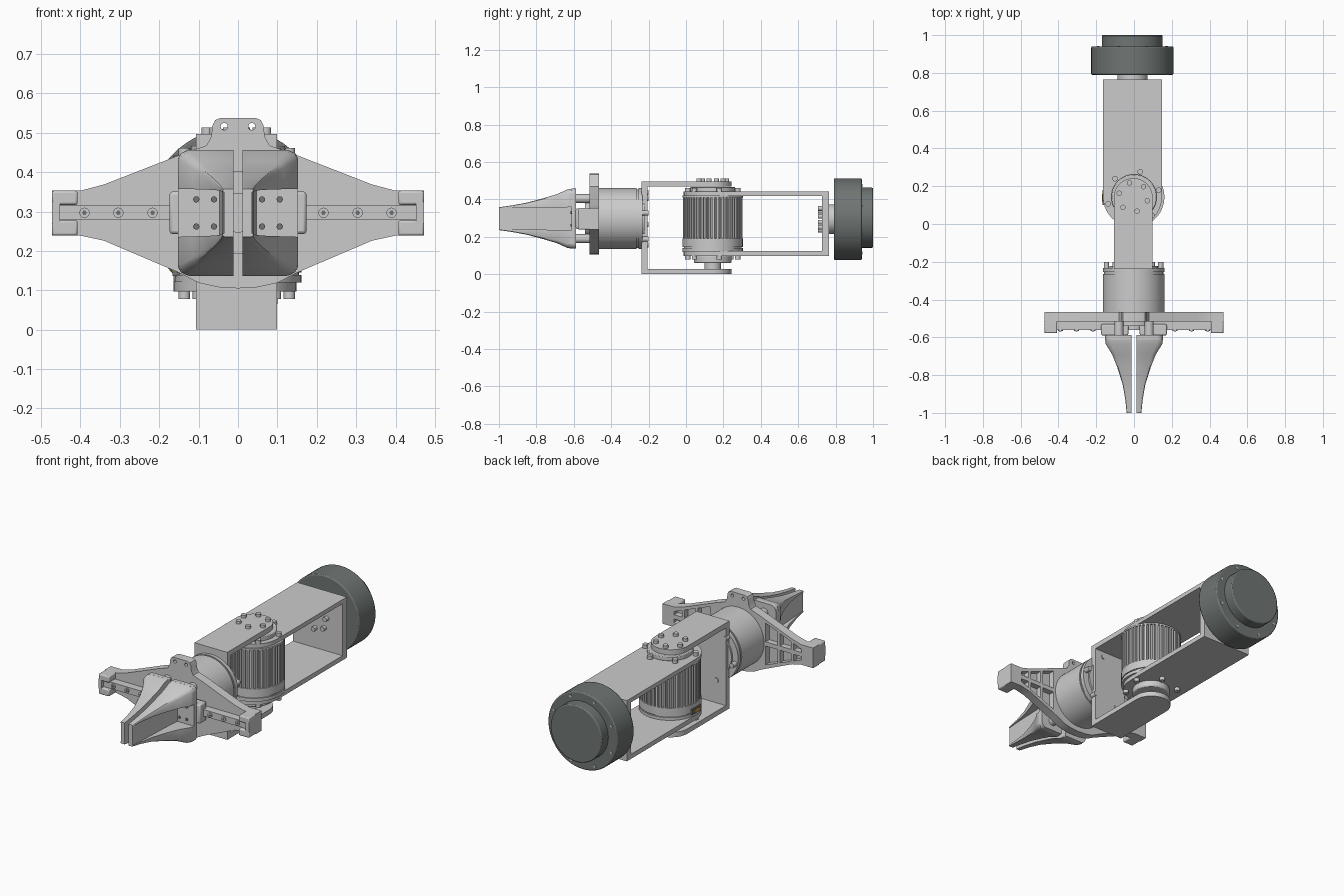
import bpy, bmesh
from math import cos, sin, pi, radians

if "Cube" in bpy.data.objects:
    bpy.data.objects.remove(bpy.data.objects["Cube"])

CZ = 0.297   # height of the arm's long axis
JY = 0.143   # y of the elbow joint's vertical axis


def finish(name, bm, mat=None, bevel=0):
    bmesh.ops.recalc_face_normals(bm, faces=bm.faces)
    me = bpy.data.meshes.new(name)
    bm.to_mesh(me)
    bm.free()
    ob = bpy.data.objects.new(name, me)
    bpy.context.collection.objects.link(ob)
    if mat:
        me.materials.append(mat)
    if bevel:
        m = ob.modifiers.new("bevel", 'BEVEL')
        m.width, m.segments, m.limit_method = bevel, 2, 'ANGLE'
    return ob


def loft(name, rings, **kw):
    bm = bmesh.new()
    vs = [[bm.verts.new(p) for p in r] for r in rings]
    n = len(vs[0])
    for a, b in zip(vs, vs[1:]):
        for i in range(n):
            bm.faces.new((a[i], a[(i + 1) % n], b[(i + 1) % n], b[i]))
    bm.faces.new(vs[0])
    bm.faces.new(vs[-1][::-1])
    return finish(name, bm, **kw)


def place(axis, u, v, w):
    return {'x': (w, u, v), 'y': (u, w, v), 'z': (u, v, w)}[axis]


def prism(name, axis, pts, lo, hi, **kw):
    return loft(name, [[place(axis, u, v, w) for u, v in pts] for w in (lo, hi)], **kw)


def circle(u, v, r, n=48):
    return [(u + r * cos(2 * pi * i / n), v + r * sin(2 * pi * i / n)) for i in range(n)]


def cyl(name, axis, u, v, r, lo, hi, n=48, **kw):
    return prism(name, axis, circle(u, v, r, n), lo, hi, **kw)


def box(name, x, y, z, **kw):
    return prism(name, 'z', [(x[0], y[0]), (x[1], y[0]), (x[1], y[1]), (x[0], y[1])], *z, **kw)


def bolts(name, axis, u, v, ring, r, lo, hi, n=6, start=0, **kw):
    for i in range(n):
        a = radians(start) + 2 * pi * i / n
        cyl(name, axis, u + ring * cos(a), v + ring * sin(a), r, lo, hi, 14, **kw)


def tongue(x, y, r, yend, side):
    """Plate outline with one half-round end; side is the direction of that end."""
    arc = [(x + r * cos(pi * i / 20), y + side * r * sin(pi * i / 20)) for i in range(21)]
    return arc + [(x - r, yend), (x + r, yend)]


def cut(ob, cutters):
    for c in cutters:
        m = ob.modifiers.new("cut", 'BOOLEAN')
        m.operation, m.object, m.solver = 'DIFFERENCE', c, 'EXACT'
        c.hide_render = True
        c.hide_set(True)


def material(name, col):
    m = bpy.data.materials.new(name)
    m.diffuse_color = (*col, 1)
    m.use_nodes = True
    m.node_tree.nodes["Principled BSDF"].inputs["Base Color"].default_value = m.diffuse_color
    return m


dark = material("dark_housing", (0.16, 0.18, 0.175))
orange = material("orange_contact", (0.8, 0.4, 0.05))

# Dark base drum at the rear
cyl("base_drum", 'y', -0.009, 0.294, 0.218, 0.79, 0.94, 72, mat=dark, bevel=0.006)
cyl("base_cap", 'y', -0.009, 0.302, 0.161, 0.93, 1.0, 64, mat=dark, bevel=0.006)
bolts("base_screw", 'y', -0.009, 0.294, 0.195, 0.007, 0.935, 0.943, 8, 22)
cyl("base_neck", 'y', -0.008, 0.294, 0.08, 0.76, 0.795)

# Rear U bracket
for nm, lo, hi in (("top", 0.418, 0.442), ("bottom", 0.097, 0.123)):
    prism("rear_bracket_" + nm, 'z', tongue(-0.008, JY, 0.156, 0.765, -1), lo, hi)
box("rear_bracket_end", (-0.164, 0.148), (0.727, 0.765), (0.11, 0.43))
bolts("rear_bracket_bolt", 'y', -0.008, 0.294, 0.06, 0.013, 0.705, 0.73, 6, 15)

# Elbow motor with fluted body
flutes = []
for i in range(48):
    for k, r in ((0, 0.16), (0.45, 0.16), (0.55, 0.152), (0.9, 0.152)):
        a = 2 * pi * (i + k) / 48
        flutes.append((r * cos(a), JY + r * sin(a)))
prism("elbow_motor_fins", 'z', flutes, 0.19, 0.412)
cyl("elbow_motor_top_ring", 'z', 0, JY, 0.161, 0.41, 0.42)
cyl("elbow_motor_lower_ring", 'z', 0, JY, 0.161, 0.145, 0.192)
cyl("elbow_motor_groove", 'z', 0, JY, 0.155, 0.138, 0.147)
cyl("elbow_motor_foot", 'z', 0, JY, 0.161, 0.12, 0.139)
box("motor_socket", (-0.166, -0.13), (0.10, 0.18), (0.137, 0.168), mat=dark)
box("socket_contact", (-0.169, -0.14), (0.12, 0.16), (0.145, 0.16), mat=orange)
cyl("elbow_output_disc", 'z', 0, JY, 0.12, 0.44, 0.467, bevel=0.004)
cyl("elbow_lower_hub", 'z', 0, JY, 0.10, 0.06, 0.1, bevel=0.006)
cyl("elbow_lower_shaft", 'z', 0, JY, 0.045, 0.02, 0.065)
bolts("elbow_outer_bolt", 'z', -0.003, JY, 0.138, 0.015, 0.44, 0.462, 6, 15)
bolts("elbow_under_bolt", 'z', -0.003, JY, 0.138, 0.015, 0.078, 0.1, 6, 15)
bolts("elbow_top_bolt", 'z', -0.004, JY, 0.077, 0.014, 0.495, 0.513, 6, 45)

# Front U bracket
for nm, lo, hi in (("top", 0.468, 0.497), ("bottom", 0.0, 0.028)):
    prism("front_bracket_" + nm, 'z', tongue(-0.004, JY - 0.003, 0.103, -0.237, 1), lo, hi)
box("front_bracket_end", (-0.107, 0.099), (-0.237, -0.205), (0.01, 0.48))

# Gripper motor
cyl("gripper_motor", 'y', -0.002, CZ, 0.163, -0.47, -0.265, 64)
cyl("gripper_motor_groove", 'y', -0.002, CZ, 0.157, -0.267, -0.253, 64)
cyl("gripper_motor_rim", 'y', -0.002, CZ, 0.163, -0.255, -0.232, 64)
cyl("gripper_motor_cap", 'y', -0.002, CZ, 0.128, -0.235, -0.222, 64)
bolts("gripper_motor_bolt", 'y', -0.002, CZ, 0.147, 0.014, -0.235, -0.2, 6, 12)

# Gripper wing plate: half outline mirrored, with tab on top
half = [(0.045, 0.538), (0.058, 0.532), (0.065, 0.518), (0.068, 0.49), (0.08, 0.468),
        (0.14, 0.447), (0.34, 0.369), (0.40, 0.353), (0.473, 0.353), (0.473, 0.239),
        (0.40, 0.239), (0.34, 0.226), (0.15, 0.145), (0.10, 0.119), (0.05, 0.108)]
outline = half + [(0, 0.105)] + [(-x, z) for x, z in reversed(half)]
plate = prism("gripper_plate", 'y', outline, -0.516, -0.465)


def wing_top(x):
    return 0.447 - (x - 0.14) * 0.39 - 0.018


cutters = []
for s in (-1, 1):
    cutters.append(cyl("tab_hole_cutter", 'y', s * 0.035, 0.516, 0.009, -0.6, -0.4, 20))
    for a, b in ((0.175, 0.25), (0.265, 0.335), (0.35, 0.40)):
        for f in (1, -1):
            q = [(s * x, CZ + f * d) for x, d in
                 ((a, 0.012), (b, 0.012), (b, wing_top(b) - CZ), (a, wing_top(a) - CZ))]
            cutters.append(prism("wing_pocket_cutter", 'y', q, -0.498, -0.4))
cut(plate, cutters)
cyl("gripper_hub", 'y', 0, CZ, 0.105, -0.54, -0.51)
cyl("gripper_hub_shaft", 'y', 0, CZ, 0.05, -0.56, -0.51)

# Finger loft stations: y, outer width, half height, pocket wall x, pocket half height
stations = [(-0.61, 0.153, 0.160, 0.047, 0.062), (-0.635, 0.150, 0.156, 0.046, 0.061),
            (-0.69, 0.116, 0.131, 0.044, 0.06), (-0.76, 0.088, 0.110, 0.042, 0.059),
            (-0.85, 0.060, 0.086, 0.040, 0.058), (-0.93, 0.046, 0.071, 0.038, 0.056),
            (-1.0, 0.039, 0.061, 0.036, 0.053)]

for s, side in ((-1, "left"), (1, "right")):
    def sx(a, b):
        return tuple(sorted((s * a, s * b)))

    # Slide rail, its bolts and the end block
    box(side + "_rail", sx(0.10, 0.452), (-0.56, -0.51), (0.279, 0.316))
    for x in (0.217, 0.304, 0.39):
        cyl(side + "_rail_bolt", 'y', s * x, CZ, 0.013, -0.566, -0.555, 20)
        cyl(side + "_bolt_socket", 'y', s * x, CZ, 0.006, -0.568, -0.56, 6, mat=dark)
    for nm, z in (("upper", (0.317, 0.353)), ("lower", (0.239, 0.278))):
        box(side + "_end_block_" + nm, sx(0.407, 0.473), (-0.578, -0.5), z, bevel=0.006)
    box(side + "_end_block_back", sx(0.452, 0.473), (-0.578, -0.5), (0.27, 0.325))

    # Carriage and posts that carry the finger
    box(side + "_carriage", sx(0.03, 0.174), (-0.59, -0.53), (0.243, 0.351), bevel=0.008)
    for z in (0.19, 0.404):
        cyl(side + "_post", 'y', s * 0.08, z, 0.024, -0.59, -0.51, 20)

    # Finger: base flange, tapering C-section body, four bolts
    flange = []
    for cx, cz, a0, r in ((0.121, CZ + 0.128, 0, 0.032), (0.02, CZ + 0.152, 90, 0.008),
                          (0.02, CZ - 0.152, 180, 0.008), (0.121, CZ - 0.128, 270, 0.032)):
        for k in range(6):
            a = radians(a0 + 18 * k)
            flange.append((s * (cx + r * cos(a)), cz + r * sin(a)))
    prism(side + "_finger_flange", 'y', flange, -0.612, -0.588)
    rings = []
    for y, w, h, wall, p in stations:
        c = 0.2 * (w - 0.012)
        q = [(0.012, h), (w - c, h), (w - 0.3 * c, h - 0.3 * c), (w, min(h - 0.002, h - c * 0.8)),
             (w, p), (wall, p)]
        if h - c * 0.8 < p:
            q[3] = (w, p + 0.001)
        q = q + [(x, -z) for x, z in reversed(q)]
        rings.append([(s * x, y, CZ + z) for x, z in q])
    loft(side + "_finger", rings)
    for x in (0.061, 0.106):
        for z in (0.262, 0.331):
            cyl(side + "_finger_bolt", 'y', s * x, z, 0.008, -0.617, -0.61, 14, mat=dark)

# Smooth round walls, keep sharp edges
bpy.ops.object.select_all(action='DESELECT')
for ob in bpy.data.objects:
    if not ob.hide_render:
        ob.select_set(True)
        bpy.context.view_layer.objects.active = ob
bpy.ops.object.shade_smooth_by_angle(angle=radians(30))
